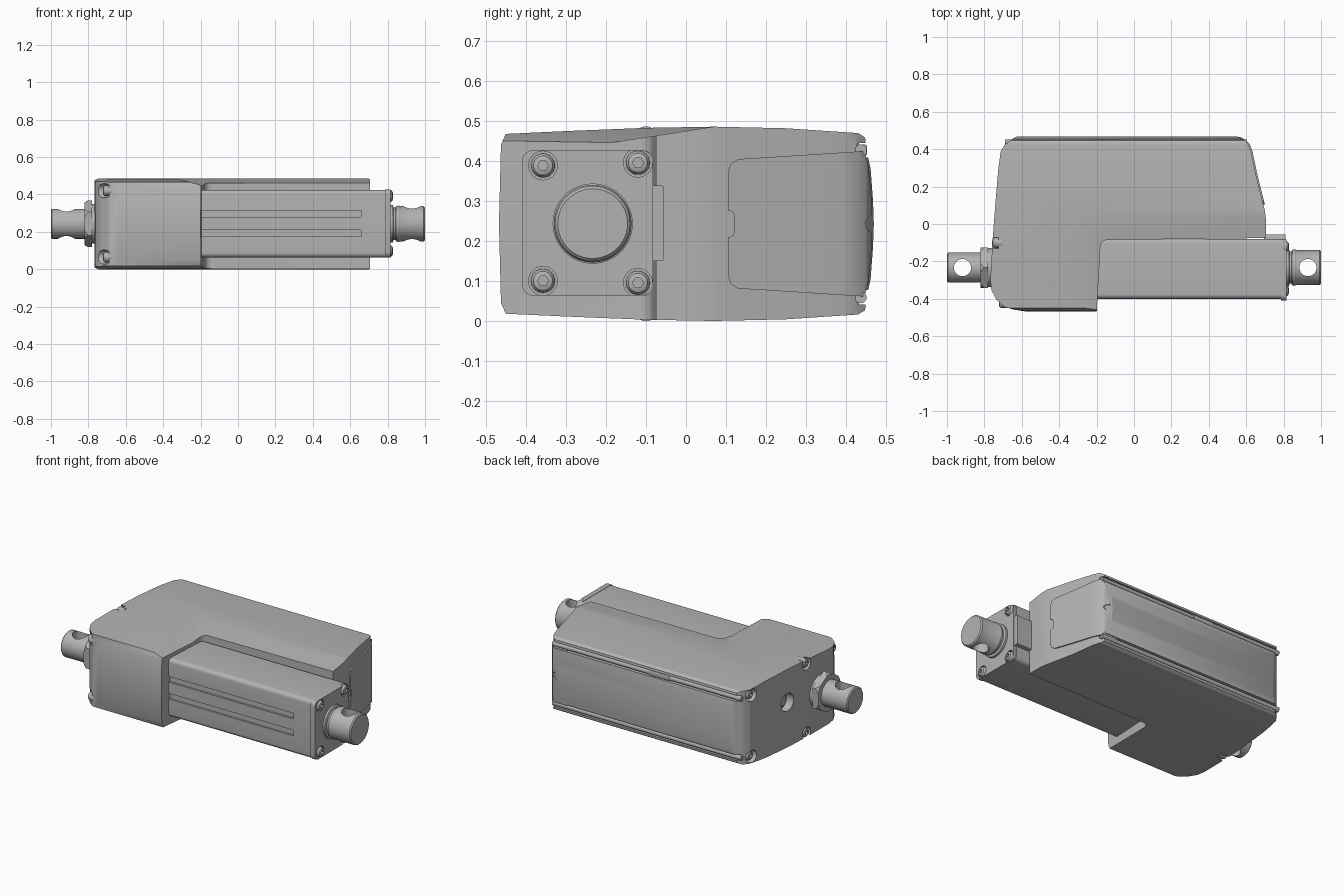
import bpy, bmesh, math
from mathutils import Matrix, Vector

old = bpy.data.objects.get("Cube")
if old:
    bpy.data.objects.remove(old)

H = 0.485            # overall height, everything mirrors about H / 2
AY, AZ = -0.233, 0.243   # axis of the push rod

grey = bpy.data.materials.new("plain grey")
grey.use_nodes = True
grey.diffuse_color = (0.45, 0.45, 0.45, 1)
grey.node_tree.nodes["Principled BSDF"].inputs["Base Color"].default_value = (0.45, 0.45, 0.45, 1)
parts = []


def add(name, bm):
    bmesh.ops.recalc_face_normals(bm, faces=bm.faces[:])
    me = bpy.data.meshes.new(name)
    bm.to_mesh(me)
    bm.free()
    me.materials.append(grey)
    ob = bpy.data.objects.new(name, me)
    bpy.context.scene.collection.objects.link(ob)
    parts.append(ob)
    return ob


def place(axis, a, b, t):
    return {"x": (t, a, b), "y": (a, t, b), "z": (a, b, t)}[axis]


def prism(name, axis, pts, lo, hi):
    bm = bmesh.new()
    low = [bm.verts.new(place(axis, a, b, lo)) for a, b in pts]
    top = [bm.verts.new(place(axis, a, b, hi)) for a, b in pts]
    bm.faces.new(low)
    bm.faces.new(top)
    for i in range(len(pts)):
        j = (i + 1) % len(pts)
        bm.faces.new((low[i], low[j], top[j], top[i]))
    return add(name, bm)


def ring(a, b, r, n=40, turn=0.0):
    return [(a + r * math.cos(turn + 2 * math.pi * i / n),
             b + r * math.sin(turn + 2 * math.pi * i / n)) for i in range(n)]


def rounded(a0, a1, b0, b1, r, n=6):
    pts = []
    for k, (a, b) in enumerate([(a1 - r, b1 - r), (a0 + r, b1 - r), (a0 + r, b0 + r), (a1 - r, b0 + r)]):
        for i in range(n + 1):
            t = math.pi / 2 * (k + i / n)
            pts.append((a + r * math.cos(t), b + r * math.sin(t)))
    return pts


def lathe(name, pts, y, z, n=48):
    """Turn an (x, radius) profile about an x axis line."""
    bm = bmesh.new()
    vs = [bm.verts.new((x, y + r, z)) for x, r in pts]
    es = [bm.edges.new(p) for p in zip(vs, vs[1:])]
    bmesh.ops.spin(bm, geom=vs + es, cent=(0, y, z), axis=(1, 0, 0), angle=2 * math.pi, steps=n)
    bmesh.ops.remove_doubles(bm, verts=bm.verts[:], dist=0.0002)
    return add(name, bm)


def combine(ob, other, op="DIFFERENCE"):
    mod = ob.modifiers.new("cut", "BOOLEAN")
    mod.operation, mod.solver, mod.object = op, "EXACT", other
    bpy.context.view_layer.objects.active = ob
    bpy.ops.object.modifier_apply(modifier=mod.name)
    parts.remove(other)
    bpy.data.objects.remove(other)
    return ob


def slope_cutter(flip):
    """Region above the two sloping planes that meet at the inner corner."""
    bm = bmesh.new()
    bmesh.ops.create_cube(bm, size=1, matrix=Matrix.Translation((0.3, -0.15, 0.65)) @ Matrix.Diagonal((1.8, 1.3, 0.7, 1)))
    for co, no in [((-0.3, 0, 0.478), (0.28, 0, 1)), ((0, 0.07, H), (0, -0.155, 1))]:
        bmesh.ops.bisect_plane(bm, geom=bm.verts[:] + bm.edges[:] + bm.faces[:],
                               plane_co=co, plane_no=Vector(no).normalized(), clear_inner=True)
        bmesh.ops.holes_fill(bm, edges=[e for e in bm.edges if e.is_boundary], sides=0)
    if flip:
        for v in bm.verts:
            v.co.z = H - v.co.z
    return add("slope_cutter", bm)


# Housing: plan outline crossed with a bulging side profile
end_edge = [(0.705, -0.075), (0.705, 0.03), (0.698, 0.08), (0.68, 0.15), (0.655, 0.25),
            (0.625, 0.39), (0.612, 0.425), (0.59, 0.45), (0.56, 0.464), (0.53, 0.48)]
inner = [(-0.14 - 0.04 * math.sin(t), -0.125 + 0.04 * math.cos(t))
         for t in [math.pi / 2 * k / 6 for k in range(6, -1, -1)]]
outline = end_edge + [(-0.6, 0.48), (-0.65, 0.455), (-0.69, 0.425), (-0.712, 0.39), (-0.725, 0.3),
                      (-0.742, 0.1), (-0.757, -0.1), (-0.768, -0.3), (-0.762, -0.355),
                      (-0.735, -0.405), (-0.69, -0.445), (-0.64, -0.458), (-0.5, -0.48),
                      (-0.2, -0.48)] + inner
upper = [(-0.462, 0.44), (-0.45, 0.467), (-0.3, 0.474), (-0.1, 0.482), (0.07, H), (0.25, 0.481),
         (0.43, 0.469), (0.447, 0.458), (0.452, 0.42), (0.461, 0.38), (0.467, 0.3)]
profile = [(-0.467, H / 2)] + upper + [(0.469, H / 2)] + [(y, H - z) for y, z in reversed(upper)]
housing = prism("housing", "z", outline, -0.1, 0.6)
combine(housing, prism("profile", "x", profile, -1, 1), "INTERSECT")
for flip in (False, True):
    combine(housing, slope_cutter(flip))

# Screw with a six-sided socket, facing +x or -x
def screw(name, x, y, z, r, d):
    h = 0.028 * d
    ob = lathe(name, [(x - h, 0), (x - h, r), (x + 0.5 * h, r), (x + 0.85 * h, 0.8 * r),
                      (x + h, 0.45 * r), (x + h, 0)], y, z, 24)
    lo, hi = sorted((x + 0.5 * h, x + 2 * h))
    return combine(ob, prism("socket", "x", ring(y, z, 0.45 * r, 6), lo, hi))

# Rear screws in open pockets, plus the side channels with their rods
for side in ("upper", "lower"):
    def zz(z):
        return z if side == "upper" else H - z
    for label, x, y, z in [("back", -0.675, 0.375, 0.432), ("middle", -0.725, -0.1, 0.458),
                           ("front", -0.69, -0.422, 0.42)]:
        combine(housing, prism("pocket", "x", ring(y, zz(z), 0.038, 24), -0.9, x))
        screw(f"{side}_{label}_housing_screw", x - 0.005, y, zz(z), 0.028, -1)
    lo, hi = sorted((zz(0.408), zz(0.444)))
    combine(housing, prism("channel", "x", rounded(0.425, 0.5, lo, hi, 0.01), -0.68, 0.9))
    prism(f"{side}_channel_rod", "x", ring(0.436, zz(0.426), 0.015, 20), -0.69, 0.605)

# Cable socket on the rear face
combine(housing, prism("socket_hole", "x", ring(0.07, 0.28, 0.055), -0.9, -0.70))
lathe("cable_socket", [(-0.69, 0), (-0.715, 0), (-0.715, 0.03), (-0.705, 0.035), (-0.705, 0.045),
                       (-0.69, 0.045), (-0.69, 0)], 0.07, 0.28)

# Clip in the upper channel
prism("channel_clip", "x", rounded(0.425, 0.452, 0.412, 0.44, 0.005), -0.2, -0.06)

# End cover, slightly proud of the housing end
cover = prism("end_cover", "z", [(x + 0.008, y) for x, y in end_edge] + [(0.5, 0.48), (0.5, -0.075)], 0, H)
rim = [(0.105, 0.25), (0.105, 0.375), (0.112, 0.393), (0.13, 0.404), (0.445, 0.424), (0.455, 0.39), (0.464, 0.3)]
rim += [(y, H - z) for y, z in reversed(rim)]
combine(cover, prism("rim", "x", rim, 0.3, 1), "INTERSECT")
combine(cover, prism("thumb_notch", "x", rounded(0.09, 0.12, 0.21, 0.275, 0.012), 0.3, 1))
combine(cover, prism("edge_notch", "x", ring(0.47, AZ, 0.022, 20), 0.55, 1))

# Square guide tube with two front grooves
tube = prism("guide_tube", "x", rounded(-0.4, -0.08, 0.063, 0.425, 0.025), -0.3, 0.795)
for z in (0.175, 0.28):
    combine(tube, prism("groove", "y", rounded(-0.25, 0.66, z, z + 0.035, 0.004, 2), -0.5, -0.388))

# End cap with screws and side tab
cap = prism("tube_end_cap", "x", rounded(-0.41, -0.083, 0.063, 0.427, 0.03), 0.785, 0.815)
prism("end_cap_tab", "x", rounded(-0.12, -0.055, 0.15, 0.338, 0.006, 2), 0.695, 0.81)
for i, (y, z) in enumerate([(-0.357, 0.388), (-0.12, 0.395), (-0.357, 0.1), (-0.12, 0.095)]):
    combine(cap, prism("counterbore", "x", ring(y, z, 0.036, 24), 0.8, 0.9))
    screw(f"end_cap_screw_{i + 1}", 0.8, y, z, 0.03, 1)

# Push rod end with cross hole
rod = lathe("push_rod_end", [(0.77, 0), (0.77, 0.1), (0.828, 0.1), (0.832, 0.086), (0.842, 0.086),
                             (0.846, 0.095), (0.862, 0.097), (0.868, 0.094), (0.993, 0.094),
                             (1.0, 0.087), (1.0, 0)], AY, AZ)
combine(rod, prism("cross_hole", "z", ring(0.93, AY, 0.046), 0, H))

# Rear mount with cross hole, washer and hex nut
mount = lathe("rear_mount", [(-0.74, 0), (-0.74, 0.08), (-0.994, 0.08), (-1.0, 0.074), (-1.0, 0)], AY, AZ)
combine(mount, prism("cross_hole", "z", ring(-0.917, AY, 0.046), 0, H))
lathe("washer", [(-0.74, 0), (-0.74, 0.105), (-0.785, 0.105), (-0.785, 0)], AY, AZ)
nut = prism("hex_nut", "x", ring(AY, AZ, 0.125, 6, math.pi / 2), -0.82, -0.78)
combine(nut, lathe("nut_chamfer", [(-0.9, 0), (-0.9, 0.06), (-0.81, 0.12), (-0.79, 0.13), (-0.75, 0.13),
                                   (-0.75, 0)], AY, AZ), "INTERSECT")

# Smooth the curved faces and keep the edges crisp
bpy.ops.object.select_all(action="DESELECT")
for ob in parts:
    ob.select_set(True)
bpy.context.view_layer.objects.active = housing
bpy.ops.object.shade_smooth_by_angle(angle=math.radians(28))
